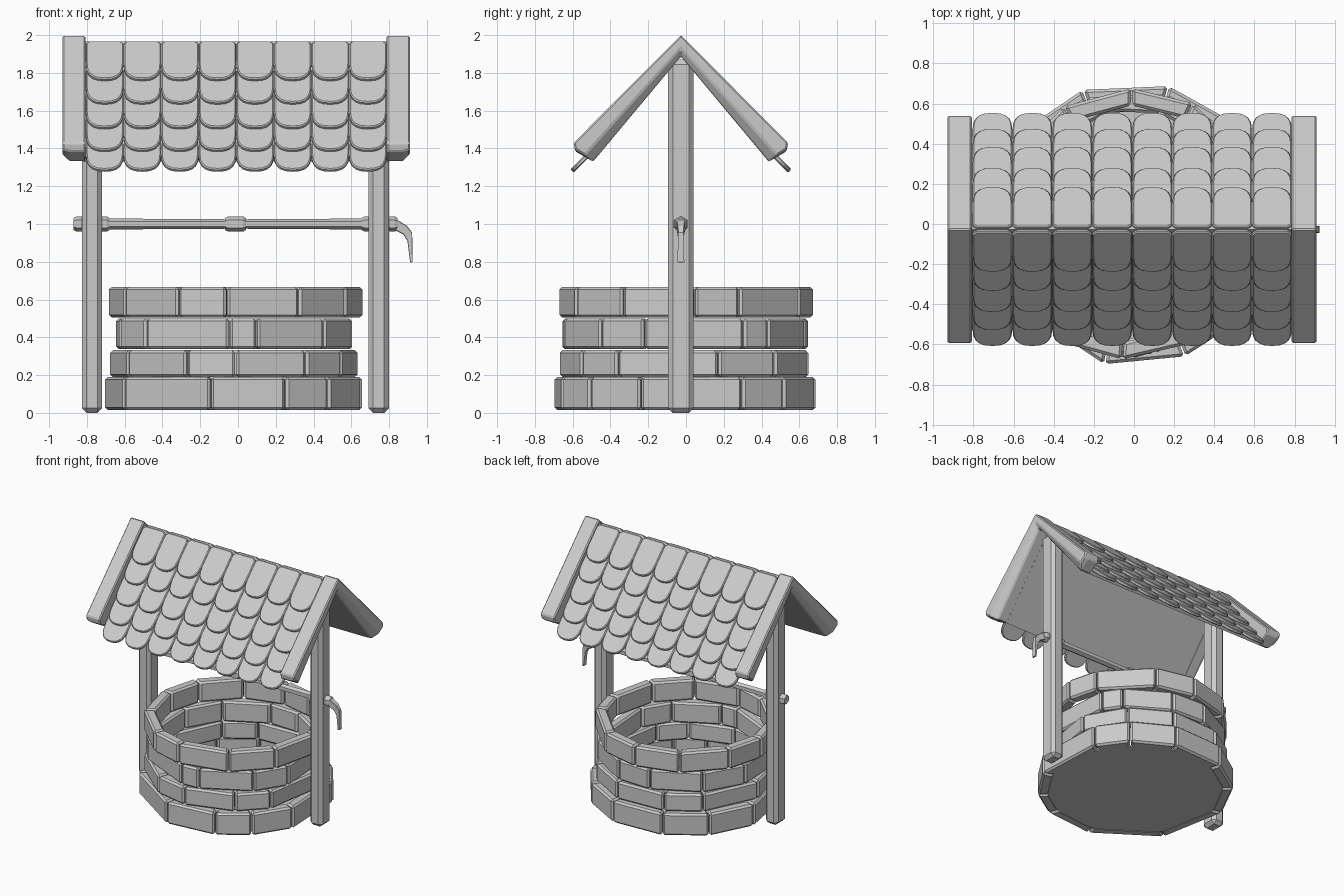
import bpy, bmesh, math
from mathutils import Vector

cube = bpy.data.objects.get("Cube")
if cube:
    bpy.data.objects.remove(cube, do_unlink=True)

GREY = (0.6, 0.6, 0.6, 1)
stone = bpy.data.materials.new("plain_grey")
stone.use_nodes = True
stone.diffuse_color = GREY
for node in stone.node_tree.nodes:
    if node.type == 'BSDF_PRINCIPLED':
        node.inputs["Base Color"].default_value = GREY

CX, CY = -0.012, -0.027  # centre of the well in x, ridge line in y


def loft(bm, sections):
    """Skin a closed solid through matching loops of points."""
    rings = [[bm.verts.new(p) for p in s] for s in sections]
    n = len(rings[0])
    for a, b in zip(rings, rings[1:]):
        for i in range(n):
            j = (i + 1) % n
            bm.faces.new((a[i], a[j], b[j], b[i]))
    bm.faces.new(rings[0][::-1])
    bm.faces.new(rings[-1])


def finish(bm, name, bevel=0):
    bmesh.ops.recalc_face_normals(bm, faces=bm.faces)
    mesh = bpy.data.meshes.new(name)
    bm.to_mesh(mesh)
    bm.free()
    mesh.materials.append(stone)
    obj = bpy.data.objects.new(name, mesh)
    bpy.context.collection.objects.link(obj)
    if bevel:
        mod = obj.modifiers.new("chamfer", 'BEVEL')
        mod.width = bevel
        mod.segments = 1
        mod.limit_method = 'ANGLE'
        mod.angle_limit = math.radians(40)
    return obj


def polar(r, deg, z):
    a = math.radians(deg)
    return Vector((CX + r * math.sin(a), -r * math.cos(a), z))


# Stone courses: radius, bottom, top, joint angles counted from the front
courses = [
    (0.71, 0.015, 0.19, (-57, -11, 22, 44, 70, 115, 137, 165, 200, 228, 258)),
    (0.67, 0.19, 0.332, (-59, -23, 0, 34, 57, 105, 135, 165, 200, 225, 265)),
    (0.655, 0.337, 0.5, (-47, -3, 10, 46, 70, 118, 132, 165, 190, 225, 255, 290)),
    (0.675, 0.505, 0.667, (-61, -27, -4, 30, 60, 94, 115, 153, 180, 210, 242, 268)),
]
for number, (r, z0, z1, joints) in enumerate(courses, 1):
    bm = bmesh.new()
    for a, b in zip(joints, joints[1:] + (joints[0] + 360,)):
        a, b = a + 0.3, b - 0.3
        loft(bm, [[polar(r, a, z), polar(r, b, z), polar(r - 0.085, b, z), polar(r - 0.085, a, z)]
                  for z in (z0, z1)])
    finish(bm, f"stone_course_{number}", 0.014)

# Floor of the shaft
bm = bmesh.new()
loft(bm, [[polar(0.635, d, z) for d in range(0, 360, 15)] for z in (0.018, 0.03)])
finish(bm, "well_floor")

# Posts
for side, x in (("right", -0.773), ("left", 0.745)):
    bm = bmesh.new()
    loft(bm, [[(x + sx * 0.054, CY + sy * 0.068, z) for sx, sy in ((-1, -1), (1, -1), (1, 1), (-1, 1))]
              for z in (0, 1.87)])
    finish(bm, f"{side}_post", 0.025)


def chevron(x, half):
    """Mirror half a roof profile, listed ridge top to ridge underside."""
    left = [(-y, z) for y, z in half[-2:0:-1]]
    return [Vector((x, CY + y, z)) for y, z in half + left]


# Gable beams, their outer lower edge widely chamfered
beam_face = [(0, 2.0), (0.567, 1.43), (0.56, 1.395), (0.51, 1.365), (0, 1.93)]
beam_full = [(0, 2.0), (0.567, 1.43), (0.56, 1.385), (0.465, 1.33), (0, 1.887)]
for side, outer, inner in (("right", -0.93, -0.808), ("left", 0.91, 0.785)):
    step = 0.037 if inner > outer else -0.037
    bm = bmesh.new()
    loft(bm, [chevron(outer, beam_face), chevron(outer + step, beam_full), chevron(inner, beam_full)])
    finish(bm, f"{side}_gable_beam", 0.008)

# Roof boards under the shingles
boards = [(0, 1.965), (0.5, 1.36), (0.465, 1.332), (0, 1.89)]
bm = bmesh.new()
loft(bm, [chevron(x, boards) for x in (-0.82, 0.8)])
finish(bm, "roof_boards")


def shingle_outline(w, length):
    """Flat tile with clipped top corners and a rounded lower end."""
    pts = [(-w, 0.02), (-w + 0.02, 0), (w - 0.02, 0), (w, 0.02)]
    for i in range(11):
        t = math.pi * i / 10
        c, s = math.cos(t), abs(math.sin(t))
        pts.append((math.copysign(w * abs(c) ** 0.8, c), length - 0.115 + 0.115 * s ** 0.8))
    return pts


# Shingle rows: distance of the tip from the ridge, and its height
rows = [(0.215, 1.77), (0.31, 1.645), (0.415, 1.515), (0.505, 1.395), (0.585, 1.29)]
slope = math.sqrt(0.5)
pitch = 0.199
for side, sgn in (("front", -1), ("back", 1)):
    for number, (tip_y, tip_z) in enumerate(rows, 1):
        length = 0.285 if number == 1 else 0.26
        bm = bmesh.new()
        for k in range(8):
            x = -0.009 + (k - 3.5) * pitch
            layers = []
            for depth in (0, 0.025):
                layers.append([
                    (x + u,
                     CY + sgn * (tip_y - (length - v + depth) * slope),
                     tip_z + (length - v - depth) * slope)
                    for u, v in shingle_outline(0.099, length)])
            loft(bm, layers)
        finish(bm, f"{side}_shingle_row_{number}", 0.006)


def hexagon(x, r):
    return [(x, CY + r * math.sin(k * math.pi / 3), 1 + r * math.cos(k * math.pi / 3)) for k in range(6)]


# Axle, with collars at the posts and a hub in the middle
bm = bmesh.new()
loft(bm, [hexagon(x, r) for x, r in ((-0.86, 0.03), (-0.05, 0.025), (0.03, 0.025), (0.845, 0.03))])
finish(bm, "axle")
collars = {"right_outer_collar": (-0.87, -0.815), "right_inner_collar": (-0.74, -0.68),
           "middle_hub": (-0.068, 0.042), "left_inner_collar": (0.655, 0.715),
           "left_outer_collar": (0.79, 0.845)}
for name, (a, b) in collars.items():
    bm = bmesh.new()
    loft(bm, [hexagon(a, 0.032), hexagon(a + 0.016, 0.041), hexagon(b - 0.016, 0.041), hexagon(b, 0.032)])
    finish(bm, name)

# Crank handle: outer and inner edge points down its bend
bend = [((0.835, 1.027), (0.835, 0.965), 0.024), ((0.895, 0.99), (0.875, 0.945), 0.018),
        ((0.922, 0.955), (0.897, 0.91), 0.015), ((0.925, 0.797), (0.911, 0.797), 0.018)]
bm = bmesh.new()
loft(bm, [[(o[0], CY - w, o[1]), (o[0], CY + w, o[1]), (i[0], CY + w, i[1]), (i[0], CY - w, i[1])]
          for o, i, w in bend])
finish(bm, "crank_handle", 0.003)
